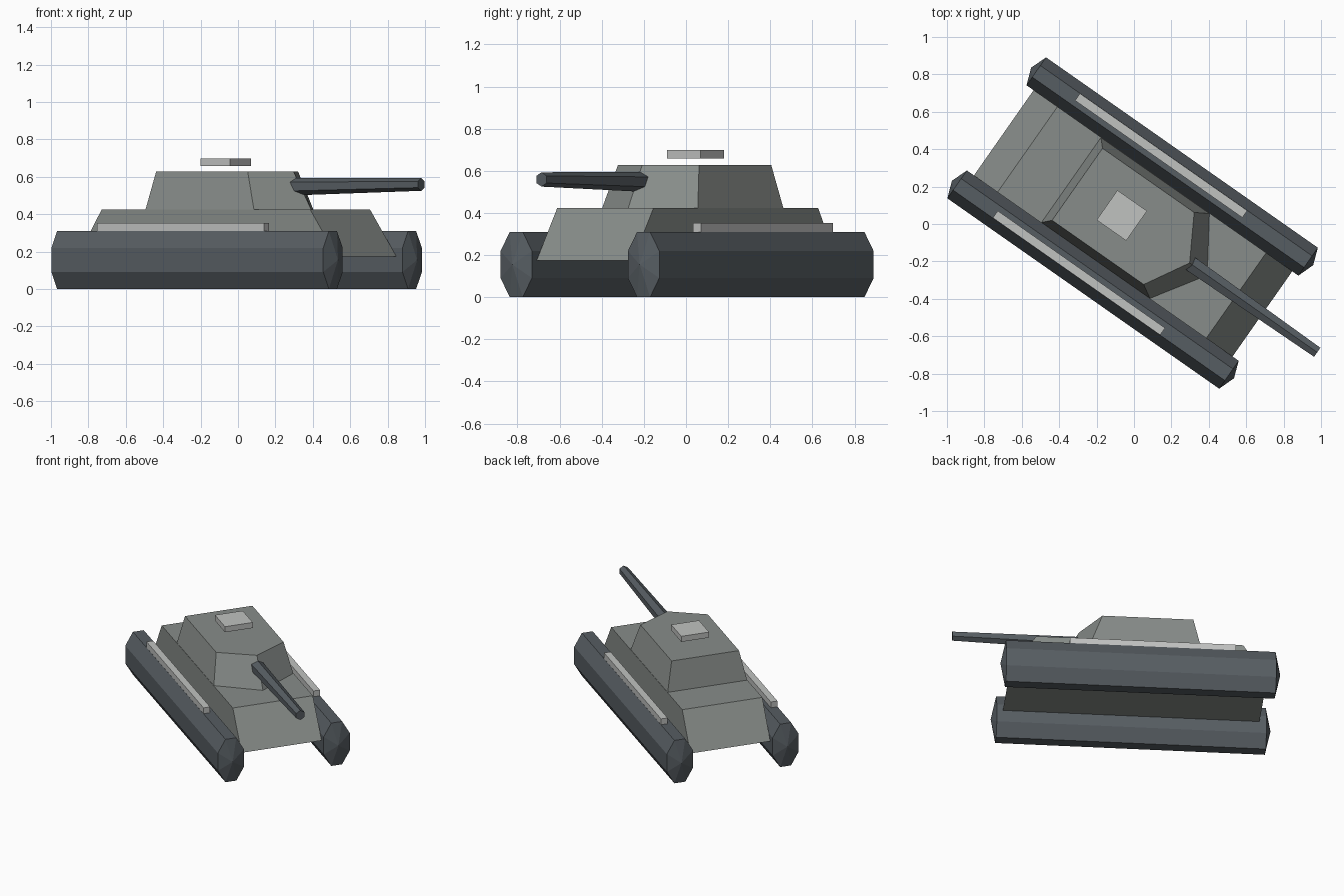
import bpy, bmesh, math
from mathutils import Matrix

if "Cube" in bpy.data.objects:
    bpy.data.objects.remove(bpy.data.objects["Cube"])

HEADING = Matrix.Rotation(math.radians(-35), 4, 'Z')  # vehicle drives along local +x


def material(name, rgb):
    m = bpy.data.materials.new(name)
    m.diffuse_color = (*rgb, 1)
    m.use_nodes = True
    m.node_tree.nodes["Principled BSDF"].inputs["Base Color"].default_value = m.diffuse_color
    return m


HULL = material("hull grey", (0.245, 0.265, 0.252))
DARK = material("track slate", (0.094, 0.109, 0.122))
LIGHT = material("light grey", (0.53, 0.54, 0.53))


def loft(name, rings, mat, tips=(None, None)):
    """Join rings of points; close each end with a face, or a fan to a tip."""
    bm = bmesh.new()
    loops = [[bm.verts.new(p) for p in ring] for ring in rings]
    n = len(loops[0])
    for a, b in zip(loops, loops[1:]):
        for i in range(n):
            j = (i + 1) % n
            bm.faces.new((a[i], a[j], b[j], b[i]))
    for loop, tip in zip((loops[0], loops[-1]), tips):
        if tip is None:
            bm.faces.new(loop)
        else:
            apex = bm.verts.new(tip)
            for i in range(n):
                bm.faces.new((loop[i], loop[(i + 1) % n], apex))
    bmesh.ops.recalc_face_normals(bm, faces=bm.faces)
    bm.transform(HEADING)
    me = bpy.data.meshes.new(name)
    bm.to_mesh(me)
    bm.free()
    me.materials.append(mat)
    ob = bpy.data.objects.new(name, me)
    bpy.context.collection.objects.link(ob)
    return ob


def rect(x0, x1, y0, y1, z):
    return [(x0, y0, z), (x1, y0, z), (x1, y1, z), (x0, y1, z)]


def box(name, x0, x1, y0, y1, z0, z1, mat):
    return loft(name, [rect(x0, x1, y0, y1, z0), rect(x0, x1, y0, y1, z1)], mat)


def section(x, y, z, ry, rz, sides, turn):
    """Regular polygon across the x axis, stretched to radii ry and rz."""
    return [(x, y + ry * math.cos(turn + math.tau * i / sides),
             z + rz * math.sin(turn + math.tau * i / sides)) for i in range(sides)]


# Tracks: stretched octagonal bars with shallow pointed ends, and rails on top
k = 1 / math.cos(math.pi / 8)
for side, label in ((1, "left"), (-1, "right")):
    y = 0.369 * side
    ends = [section(x, y, 0.155, 0.091 * k, 0.155 * k, 8, math.pi / 8)
            for x in (-0.896, 0.878)]
    loft(label + "_track", ends, DARK, ((-0.93, y, 0.155), (0.911, y, 0.155)))
    box(label + "_rail", -0.637, 0.455, y + 0.014 * side - 0.023,
        y + 0.014 * side + 0.023, 0.31, 0.352, LIGHT)

# Hull: sloped front and rear
loft("hull", [rect(-0.85, 0.838, -0.279, 0.279, 0.175),
              rect(-0.695, 0.667, -0.279, 0.279, 0.424)], HULL)


# Turret: five-sided with a pointed nose
def turret_ring(rear, shoulder, nose, w, z):
    return [(rear, -w, z), (shoulder, -w, z), (nose, 0, z), (shoulder, w, z), (rear, w, z)]


loft("turret", [turret_ring(-0.41, 0.298, 0.478, 0.277, 0.424),
                turret_ring(-0.37, 0.228, 0.363, 0.235, 0.627)], HULL)

# Hatch: hovering slab above the turret
box("hatch", -0.176, 0.017, -0.097, 0.097, 0.658, 0.698, LIGHT)

# Gun: tapered six-sided barrel
loft("gun_barrel", [section(0.25, 0, 0.546, 0.049, 0.049, 6, math.pi / 6),
                    section(1.196, 0, 0.559, 0.034, 0.034, 6, math.pi / 6)], DARK)
